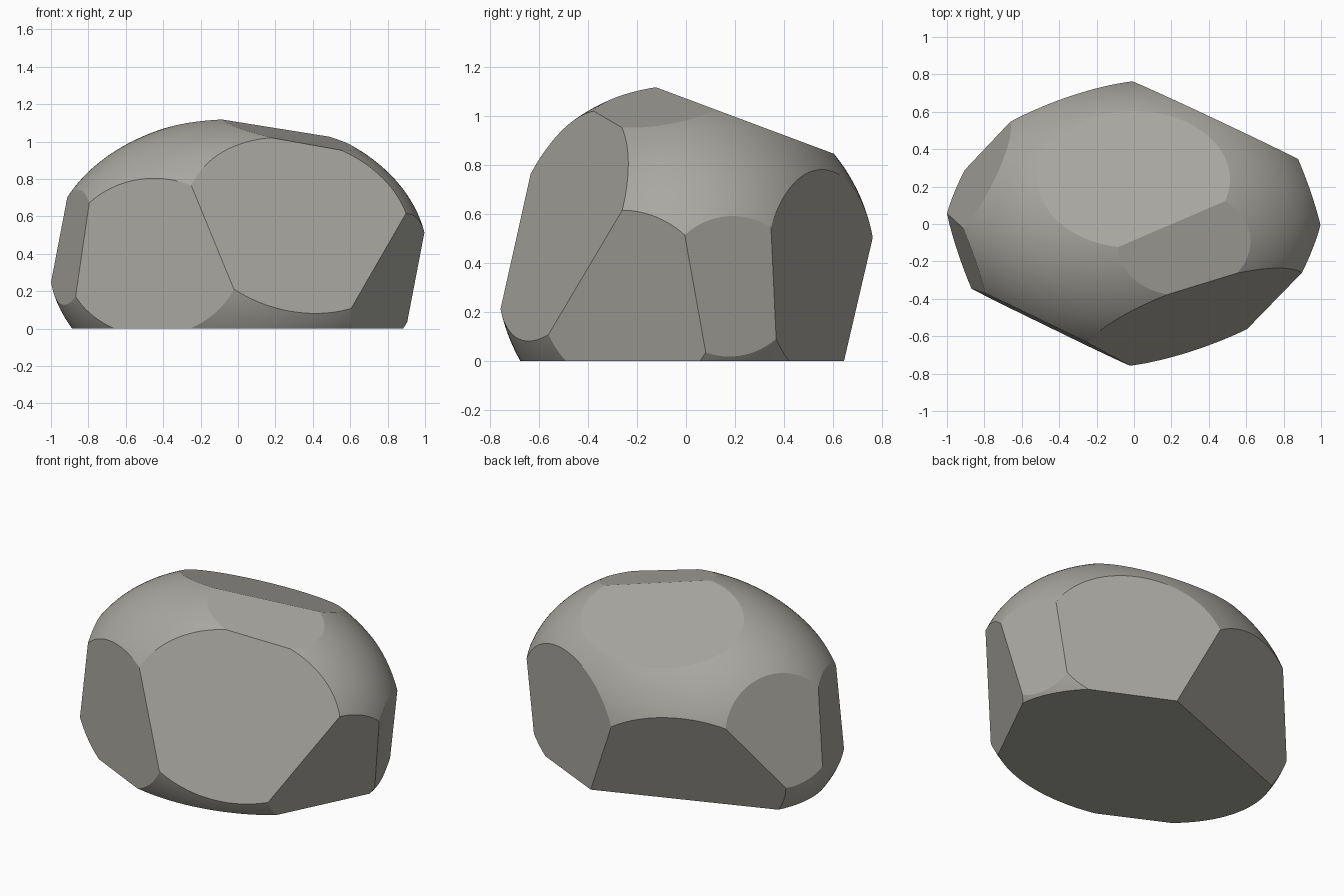
import bpy, bmesh
from mathutils import Matrix, Vector

if "Cube" in bpy.data.objects:
    bpy.data.objects.remove(bpy.data.objects["Cube"])

stone = bpy.data.materials.new("warm_grey_stone")
stone.diffuse_color = (0.40, 0.39, 0.355, 1.0)
stone.use_nodes = True
stone.node_tree.nodes["Principled BSDF"].inputs["Base Color"].default_value = stone.diffuse_color

CENTRE = Vector((0, 0, 0.37))
RADII = (1.015, 0.775, 0.76)

# Flat chips struck off the boulder: outward normal, distance from the origin
CHIPS = [
    ((0.426, 0.905, -0.02), 0.677),     # back right
    ((-0.438, -0.899, 0.02), 0.695),    # front left
    ((0.331, -0.883, 0.333), 0.732),    # front right
    ((-0.332, 0.874, -0.352), 0.492),   # back left
    ((0.868, -0.433, -0.244), 0.742),   # right, towards front
    ((-0.868, 0.433, 0.244), 0.953),    # left, towards back
    ((0.937, 0.328, -0.121), 0.870),    # right, towards back
    ((-0.937, -0.328, 0.121), 0.948),   # left, towards front
    ((0.0, 0.35, 0.937), 1.004),        # top, sloping back
    ((0.217, -0.145, 0.965), 1.078),    # top, sloping right
    ((0.0, 0.0, -1.0), 0.0),            # resting face
]

# Rounded boulder body
bm = bmesh.new()
bmesh.ops.create_icosphere(bm, subdivisions=6, radius=1.0)
bmesh.ops.transform(bm, verts=bm.verts,
                    matrix=Matrix.Translation(CENTRE) @ Matrix.Diagonal((*RADII, 1)))
for face in bm.faces:
    face.smooth = True

# Slice each chip away and cap it with a flat face
for normal, distance in CHIPS:
    length = Vector(normal).length
    n = Vector(normal) / length
    cut = bmesh.ops.bisect_plane(
        bm, geom=bm.verts[:] + bm.edges[:] + bm.faces[:], dist=1e-6,
        plane_co=n * (distance / length), plane_no=n, clear_outer=True)
    rim = [e for e in cut["geom_cut"] if isinstance(e, bmesh.types.BMEdge) and e.is_boundary]
    cap = bmesh.ops.contextual_create(bm, geom=rim)
    for face in cap["faces"]:
        face.smooth = False
bmesh.ops.recalc_face_normals(bm, faces=bm.faces)

mesh = bpy.data.meshes.new("boulder")
bm.to_mesh(mesh)
bm.free()
mesh.materials.append(stone)
boulder = bpy.data.objects.new("boulder", mesh)
bpy.context.collection.objects.link(boulder)
